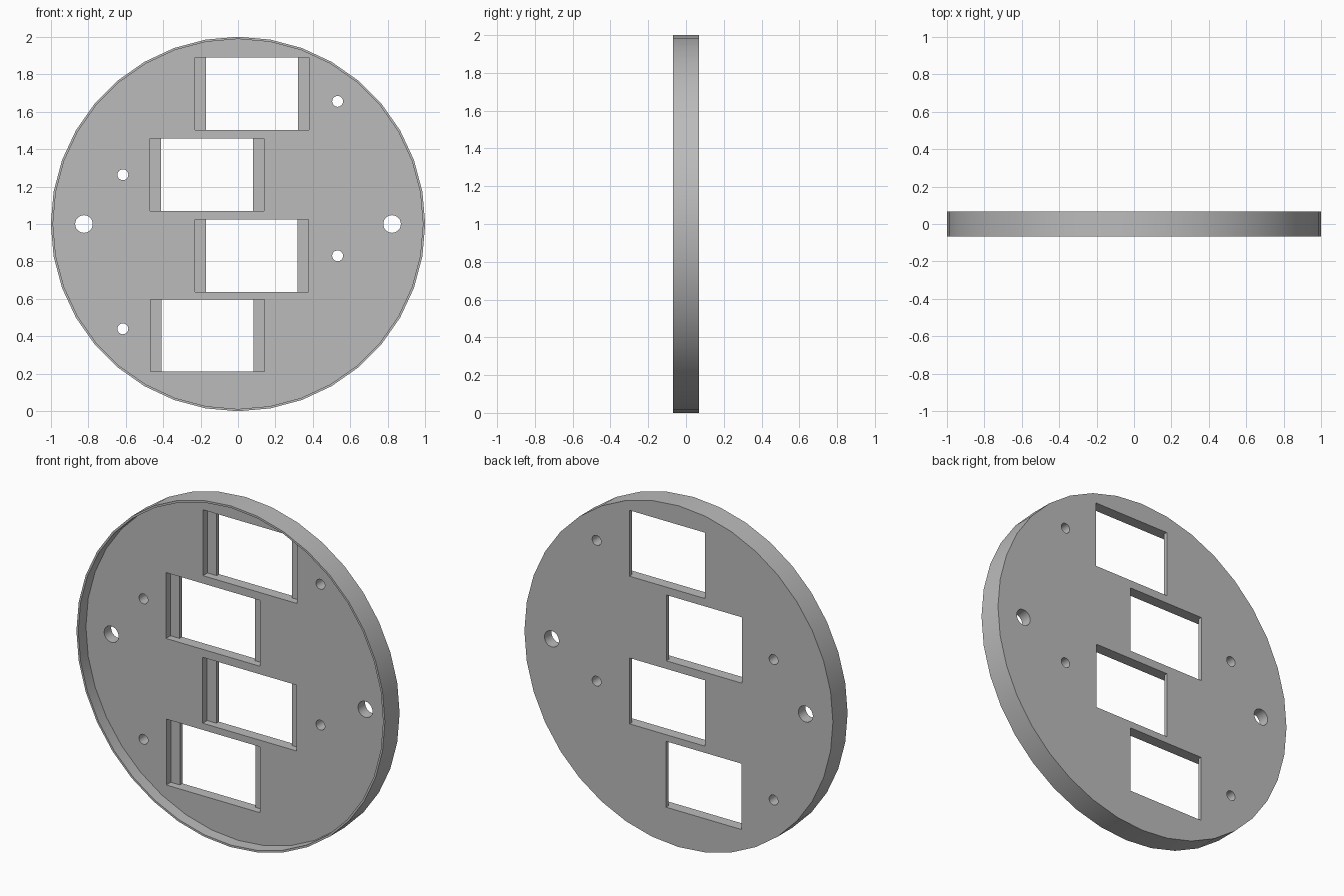
import bpy
import math

if "Cube" in bpy.data.objects:
    bpy.data.objects.remove(bpy.data.objects["Cube"], do_unlink=True)

FRONT, BACK = -0.068, 0.068   # outer faces of the plate
FLOOR, LEDGE = 0.003, 0.045   # recessed face and window ledges
CENTRE = 1.0

grey = bpy.data.materials.new("plain grey")
grey.use_nodes = True
colour = (0.5, 0.5, 0.5, 1)
grey.diffuse_color = colour
grey.node_tree.nodes["Principled BSDF"].inputs["Base Color"].default_value = colour


def disc(name, x, z, radius, y0, y1, sides):
    """Cylinder along y."""
    bpy.ops.mesh.primitive_cylinder_add(
        vertices=sides, radius=radius, depth=y1 - y0,
        location=(x, (y0 + y1) / 2, z), rotation=(math.pi / 2, 0, 0))
    bpy.context.object.name = name
    return bpy.context.object


def box(name, x0, x1, y0, y1, z0, z1):
    bpy.ops.mesh.primitive_cube_add(
        size=1, location=((x0 + x1) / 2, (y0 + y1) / 2, (z0 + z1) / 2))
    bpy.context.object.name = name
    bpy.context.object.scale = (x1 - x0, y1 - y0, z1 - z0)
    return bpy.context.object


def cut(target, cutter):
    """Subtract the cutter, apply the result and discard the cutter."""
    cutter.hide_render = True
    mod = target.modifiers.new("cut", "BOOLEAN")
    mod.operation, mod.solver, mod.object = "DIFFERENCE", "EXACT", cutter
    bpy.context.view_layer.objects.active = target
    bpy.ops.object.modifier_apply(modifier=mod.name)
    bpy.data.objects.remove(cutter, do_unlink=True)


# Round plate with a thin raised rim around the front
plate = disc("round_plate", 0, CENTRE, 1.0, FRONT, BACK, 36)
cut(plate, disc("recess_cutter", 0, CENTRE, 0.988, FRONT - 0.1, FLOOR, 36))

# Staggered windows: wide pocket in front, narrower opening through the back
for x, z in ((0.075, 1.695), (-0.165, 1.263), (0.073, 0.83), (-0.163, 0.405)):
    for half, depth in ((0.304, LEDGE), (0.245, 0.2)):
        cut(plate, box("window_cutter", x - half, x + half, -0.2, depth,
                       z - 0.193, z + 0.193))

# Two large mounting holes and four small screw holes
for x, z, radius in ((-0.823, 1.0, 0.047), (0.823, 1.0, 0.047),
                     (0.532, 1.655, 0.029), (-0.615, 1.263, 0.029),
                     (0.532, 0.83, 0.029), (-0.615, 0.44, 0.029)):
    cut(plate, disc("hole_cutter", x, z, radius, -0.2, 0.2, 24))

# Smooth round walls, crisp edges
plate.data.materials.clear()
plate.data.materials.append(grey)
bpy.ops.object.select_all(action="DESELECT")
plate.select_set(True)
bpy.context.view_layer.objects.active = plate
bpy.ops.object.shade_smooth_by_angle(angle=math.radians(30))
